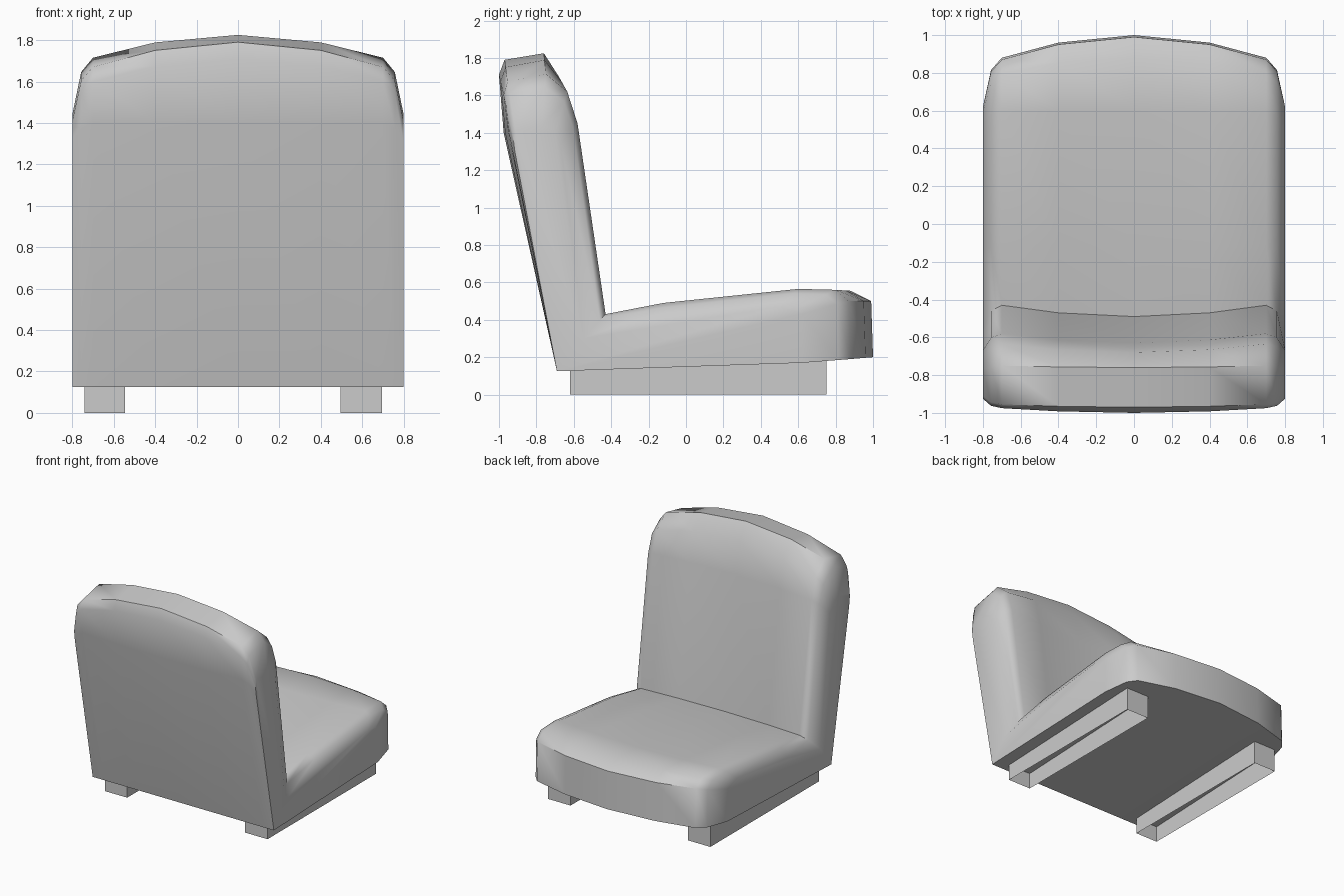
import bpy, bmesh
from mathutils import Vector

if "Cube" in bpy.data.objects:
    bpy.data.objects.remove(bpy.data.objects["Cube"])

# (y, z) outlines of the padded body: bottom, seat front, seat top, crease,
# backrest front, top, back
CENTRE = [(-.69, .125), (1.0, .2), (.99, .5), (.88, .555), (.6, .54), (-.12, .465), (-.49, .41),
          (-.63, 1.45), (-.68, 1.70), (-.76, 1.825), (-.97, 1.79), (-1.0, 1.71), (-.975, 1.4)]
SHOULDER = [(-.69, .125), (.88, .19), (.87, .5), (.80, .56), (.6, .565), (-.12, .49), (-.43, .43),
            (-.58, 1.45), (-.635, 1.62), (-.75, 1.715), (-.955, 1.67), (-.975, 1.6), (-.95, 1.4)]
SIDE = [(-.69, .125), (.62, .17), (.62, .43), (.59, .46), (.5, .47), (-.12, .39), (-.55, .30),
        (-.67, 1.34), (-.70, 1.40), (-.77, 1.44), (-.91, 1.41), (-.925, 1.38), (-.915, 1.3)]


def blend(a, b, t):
    return [Vector(p).lerp(Vector(q), t) for p, q in zip(a, b)]


def make_object(name, bm):
    bmesh.ops.recalc_face_normals(bm, faces=bm.faces)
    mesh = bpy.data.meshes.new(name)
    bm.to_mesh(mesh)
    bm.free()
    ob = bpy.data.objects.new(name, mesh)
    bpy.context.collection.objects.link(ob)
    return ob


# Padded seat and backrest, lofted across the width
half = [(.4, blend(CENTRE, SHOULDER, .33)), (.7, blend(SHOULDER, SIDE, 0)),
        (.757, blend(SHOULDER, SIDE, .25)), (.8, blend(SIDE, SIDE, 0))]
columns = [(-x, p) for x, p in reversed(half)] + [(0, CENTRE)] + half
bm = bmesh.new()
rings = [[bm.verts.new((x, y, z)) for y, z in prof] for x, prof in columns]
n = len(CENTRE)
for a, b in zip(rings, rings[1:]):
    for i in range(n):
        j = (i + 1) % n
        bm.faces.new((a[i], a[j], b[j], b[i]))
for ring in (rings[0], rings[-1]):
    bm.faces.new(ring)
seat = make_object("padded_seat", bm)
bpy.context.view_layer.objects.active = seat
seat.select_set(True)
bpy.ops.object.shade_smooth_by_angle(angle=0.9)

# Floor rails: thin open frames without top or bottom
for name, x0, x1 in (("left_rail", -.74, -.545), ("right_rail", .495, .695)):
    bm = bmesh.new()
    corners = [(x0, -.62), (x1, -.62), (x1, .75), (x0, .75)]
    low = [bm.verts.new((x, y, 0)) for x, y in corners]
    top = [bm.verts.new((x, y, .13 if y < 0 else .185)) for x, y in corners]
    for i in range(4):
        j = (i + 1) % 4
        bm.faces.new((low[i], low[j], top[j], top[i]))
    make_object(name, bm)
